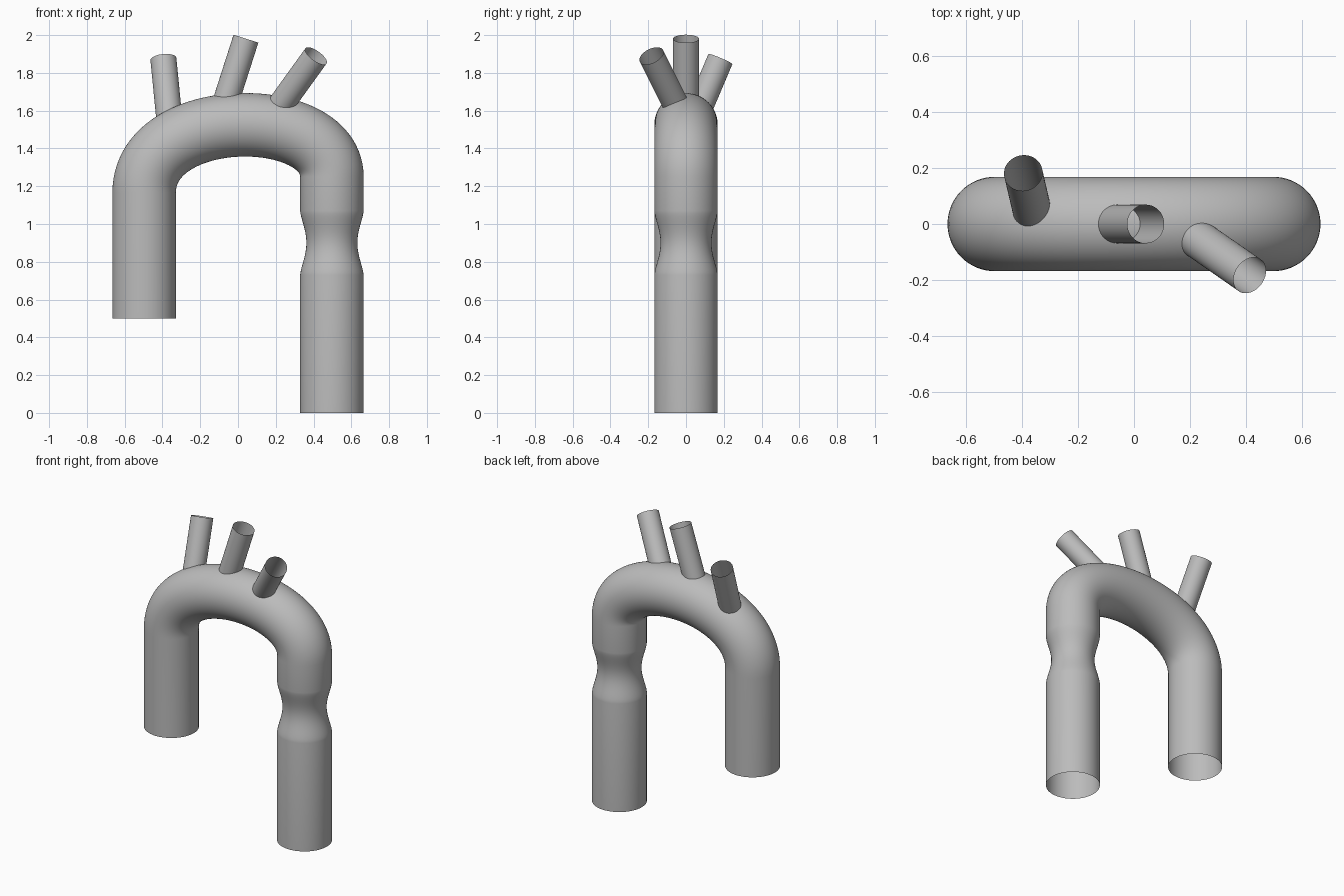
import bpy, bmesh, math
from mathutils import Vector

if "Cube" in bpy.data.objects:
    bpy.data.objects.remove(bpy.data.objects["Cube"], do_unlink=True)

grey = bpy.data.materials.new("plain grey")
grey.use_nodes = True
COLOUR = (0.5, 0.5, 0.5, 1)
grey.diffuse_color = COLOUR
grey.node_tree.nodes["Principled BSDF"].inputs["Base Color"].default_value = COLOUR


def tube(name, stations, side, segments=64):
    """Open tube through (centre, tangent, radius) stations; side is normal to the path plane."""
    bm = bmesh.new()
    rings = []
    for centre, tangent, radius in stations:
        u = side.normalized()
        v = tangent.normalized().cross(u)
        angles = [math.tau * i / segments for i in range(segments)]
        rings.append([bm.verts.new(centre + radius * (u * math.cos(a) + v * math.sin(a)))
                      for a in angles])
    for low, high in zip(rings, rings[1:]):
        for i in range(segments):
            j = (i + 1) % segments
            bm.faces.new((low[i], low[j], high[j], high[i]))
    mesh = bpy.data.meshes.new(name)
    bm.to_mesh(mesh)
    bm.free()
    mesh.materials.append(grey)
    obj = bpy.data.objects.new(name, mesh)
    bpy.context.collection.objects.link(obj)
    bpy.ops.object.select_all(action='DESELECT')
    obj.select_set(True)
    bpy.context.view_layer.objects.active = obj
    bpy.ops.object.shade_smooth_by_angle(angle=math.radians(40))
    return obj


# Main tube: short leg, bezier arch, long leg with a narrowed waist
R = 0.168
LEG = 0.497
UP = Vector((0, 0, 1))
p0, p1, p2, p3 = (Vector((x, 0, z)) for x, z in
                  ((-LEG, 1.165), (-LEG, 1.63), (LEG, 1.63), (LEG, 1.25)))
path = [(Vector((-LEG, 0, 0.5)), UP, R)]
ARCH_STEPS = 56
for k in range(ARCH_STEPS + 1):
    t = k / ARCH_STEPS
    s = 1 - t
    point = s**3 * p0 + 3 * s * s * t * p1 + 3 * s * t * t * p2 + t**3 * p3
    tangent = s * s * (p1 - p0) + 2 * s * t * (p2 - p1) + t * t * (p3 - p2)
    path.append((point, tangent, R))

WAIST_TOP, WAIST_BOTTOM, WAIST_DEPTH, WAIST_STEPS = 1.07, 0.73, 0.033, 24
for k in range(WAIST_STEPS + 1):
    t = k / WAIST_STEPS
    z = WAIST_TOP + (WAIST_BOTTOM - WAIST_TOP) * t
    pinch = WAIST_DEPTH * abs(math.sin(math.pi * t)) ** 1.4
    path.append((Vector((LEG, 0, z)), -UP, R - pinch))
path.append((Vector((LEG, 0, 0)), -UP, R))
tube("arched_main_tube", path, Vector((0, 1, 0)))

# Three open branches rising from the arch: base, tip
BRANCHES = {
    "right_branch": ((-0.363, 0.045, 1.55), (-0.395, 0.182, 1.873)),
    "middle_branch": ((-0.064, 0, 1.65), (0.042, 0, 1.981)),
    "left_branch": ((0.222, -0.05, 1.625), (0.413, -0.183, 1.89)),
}
for name, (base, tip) in BRANCHES.items():
    base, tip = Vector(base), Vector(tip)
    axis = tip - base
    tube(name, [(base, axis, 0.069), (tip, axis, 0.069)], axis.orthogonal(), 48)
